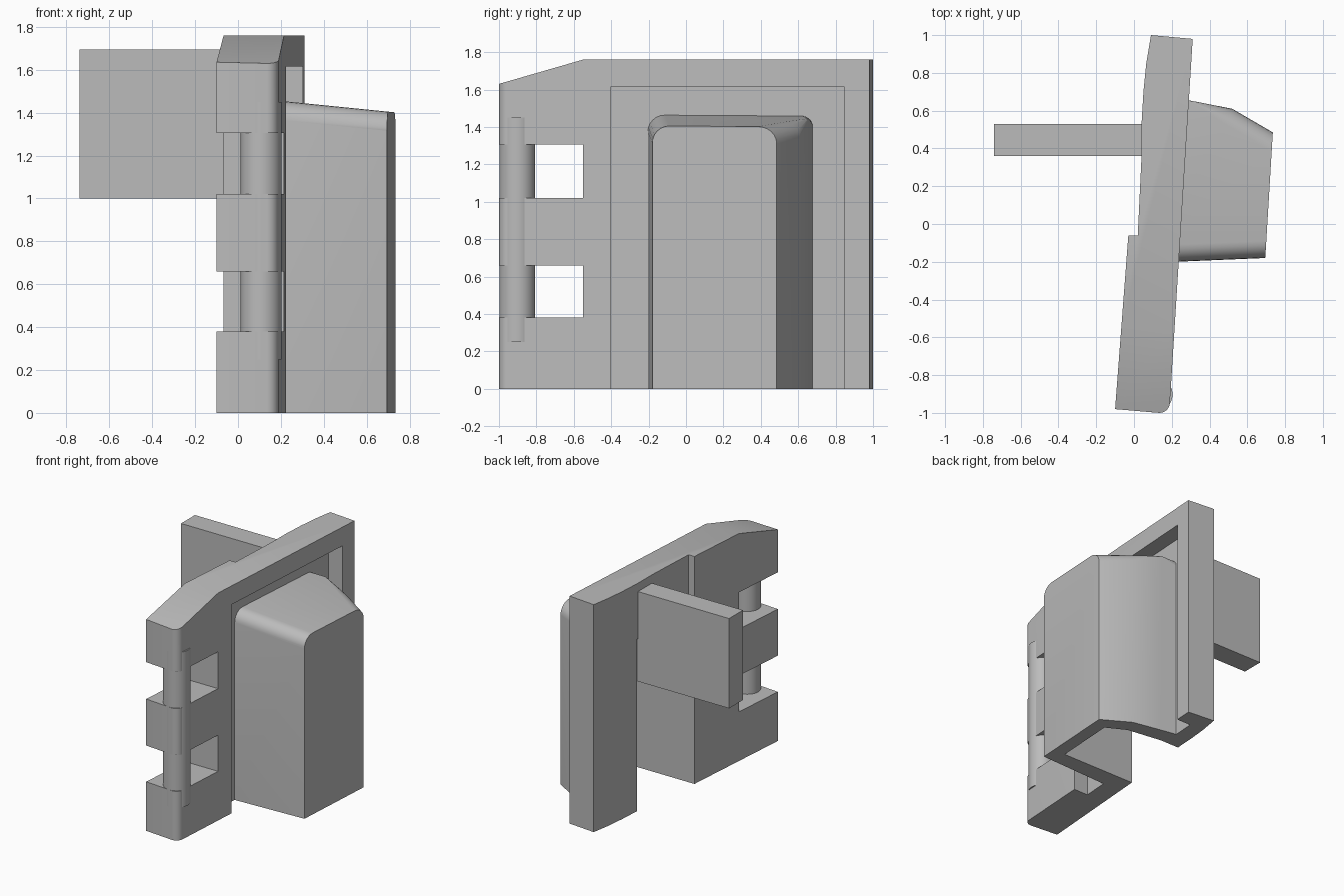
import bpy, bmesh, math

cube = bpy.data.objects.get("Cube")
if cube:
    bpy.data.objects.remove(cube, do_unlink=True)

grey = bpy.data.materials.new("plain_grey")
grey.use_nodes = True
grey.diffuse_color = (0.5, 0.5, 0.5, 1)
grey.node_tree.nodes["Principled BSDF"].inputs["Base Color"].default_value = (0.5, 0.5, 0.5, 1)


def make_object(name, bm):
    bmesh.ops.recalc_face_normals(bm, faces=bm.faces)
    mesh = bpy.data.meshes.new(name)
    bm.to_mesh(mesh)
    bm.free()
    mesh.materials.append(grey)
    obj = bpy.data.objects.new(name, mesh)
    bpy.context.collection.objects.link(obj)
    return obj


def prism(outline, low, high):
    """Upright prism; high may be a number or a function of (x, y)."""
    top_z = high if callable(high) else lambda x, y: high
    bm = bmesh.new()
    bottom = [bm.verts.new((x, y, low)) for x, y in outline]
    top = [bm.verts.new((x, y, top_z(x, y))) for x, y in outline]
    bm.faces.new(bottom[::-1])
    bm.faces.new(top)
    for i in range(len(outline)):
        j = (i + 1) % len(outline)
        bm.faces.new((bottom[i], bottom[j], top[j], top[i]))
    return bm


def rect(x0, x1, y0, y1):
    return [(x0, y0), (x1, y0), (x1, y1), (x0, y1)]


def activate(obj):
    bpy.ops.object.select_all(action='DESELECT')
    obj.select_set(True)
    bpy.context.view_layer.objects.active = obj


def cut(obj, bm):
    cutter = make_object("cutter", bm)
    cutter.hide_render = True
    mod = obj.modifiers.new("cut", 'BOOLEAN')
    mod.operation = 'DIFFERENCE'
    mod.solver = 'EXACT'
    mod.object = cutter
    activate(obj)
    bpy.ops.object.modifier_apply(modifier=mod.name)
    bpy.data.objects.remove(cutter, do_unlink=True)


def face_x(y, inset=0.0):
    """Position of the slanted outer face of the plate."""
    return 0.248 + 0.064 * y - inset


# Slanted plate with a rounded front corner and a bowed rear inner face
corner = [(0.135 + 0.055 * math.cos(a), -0.945 + 0.055 * math.sin(a))
          for a in [math.radians(-90 + 15 * i) for i in range(7)]]
bow = [(0.09, 1.0), (0.065, 0.85), (0.05, 0.7), (0.04, 0.53), (0.04, 0.36), (0.02, -0.06)]
plate = make_object("plate", prism(
    [(-0.1, -0.98)] + corner + [(face_x(0.98), 0.98)] + bow + [(-0.03, -0.06)], 0, 1.76))

# Sloped top at the front end
wedge = bmesh.new()
ends = [[wedge.verts.new((x, y, z)) for y, z in ((-1.0, 1.63), (-0.55, 1.76), (-0.55, 2), (-1.2, 2), (-1.2, 1.572))]
        for x in (-0.5, 0.5)]
for end in ends:
    wedge.faces.new(end)
for i in range(5):
    j = (i + 1) % 5
    wedge.faces.new((ends[0][i], ends[0][j], ends[1][j], ends[1][i]))
cut(plate, wedge)

# Hinge slots and the shallow recess in the outer face
for low, high in ((0.38, 0.66), (1.02, 1.305)):
    cut(plate, prism(rect(-0.5, 0.5, -1.2, -0.55), low, high))
cut(plate, prism([(face_x(-0.4, 0.12), -0.4), (0.5, -0.4), (0.5, 0.845),
                  (face_x(0.845, 0.12), 0.845)], -0.1, 1.615))

# Raised housing with rounded top sides and front corner
bm = prism([(0.1, -0.205), (0.695, -0.18), (0.735, 0.485), (0.52, 0.61), (0.29, 0.655), (0.1, 0.69)],
           0, lambda x, y: 1.475 - 0.1 * x)


def top_side(edge):
    a, b = (v.co for v in edge.verts)
    return min(a.z, b.z) > 1 and abs(a.x - b.x) > 0.1 and (max(a.y, b.y) < 0 or min(a.y, b.y) > 0.4)


def front_corner(edge):
    return all(v.co.x > 0.6 and v.co.y < 0 for v in edge.verts)


bmesh.ops.bevel(bm, geom=[e for e in bm.edges if top_side(e)], offset=0.09,
                segments=6, profile=0.5, affect='EDGES', clamp_overlap=True)
bmesh.ops.bevel(bm, geom=[e for e in bm.edges if front_corner(e) and
                          abs(e.verts[0].co.z - e.verts[1].co.z) > 1],
                offset=0.03, segments=4, profile=0.5, affect='EDGES', clamp_overlap=True)
housing = make_object("housing", bm)

# Hollow open to the inner side and the bottom
hollow = [(-0.3, -0.06), (0.6, -0.06), (0.63, 0.42), (0.48, 0.5), (0.2, 0.54), (-0.3, 0.54)]
for part in (plate, housing):
    cut(part, prism(hollow, -0.1, 1.33))

# Flat tab standing out from the inner face
tab = make_object("tab", prism(rect(-0.74, 0.1, 0.36, 0.53), 1.0, 1.695))

# Hinge pin through the slots
bm = bmesh.new()
bmesh.ops.create_cone(bm, cap_ends=True, segments=40, radius1=0.096, radius2=0.096, depth=1.2)
bmesh.ops.translate(bm, verts=bm.verts, vec=(0.108, -0.902, 0.85))
pin = make_object("hinge_pin", bm)

for obj in (plate, housing, tab, pin):
    activate(obj)
    bpy.ops.object.shade_smooth_by_angle(angle=math.radians(30))
